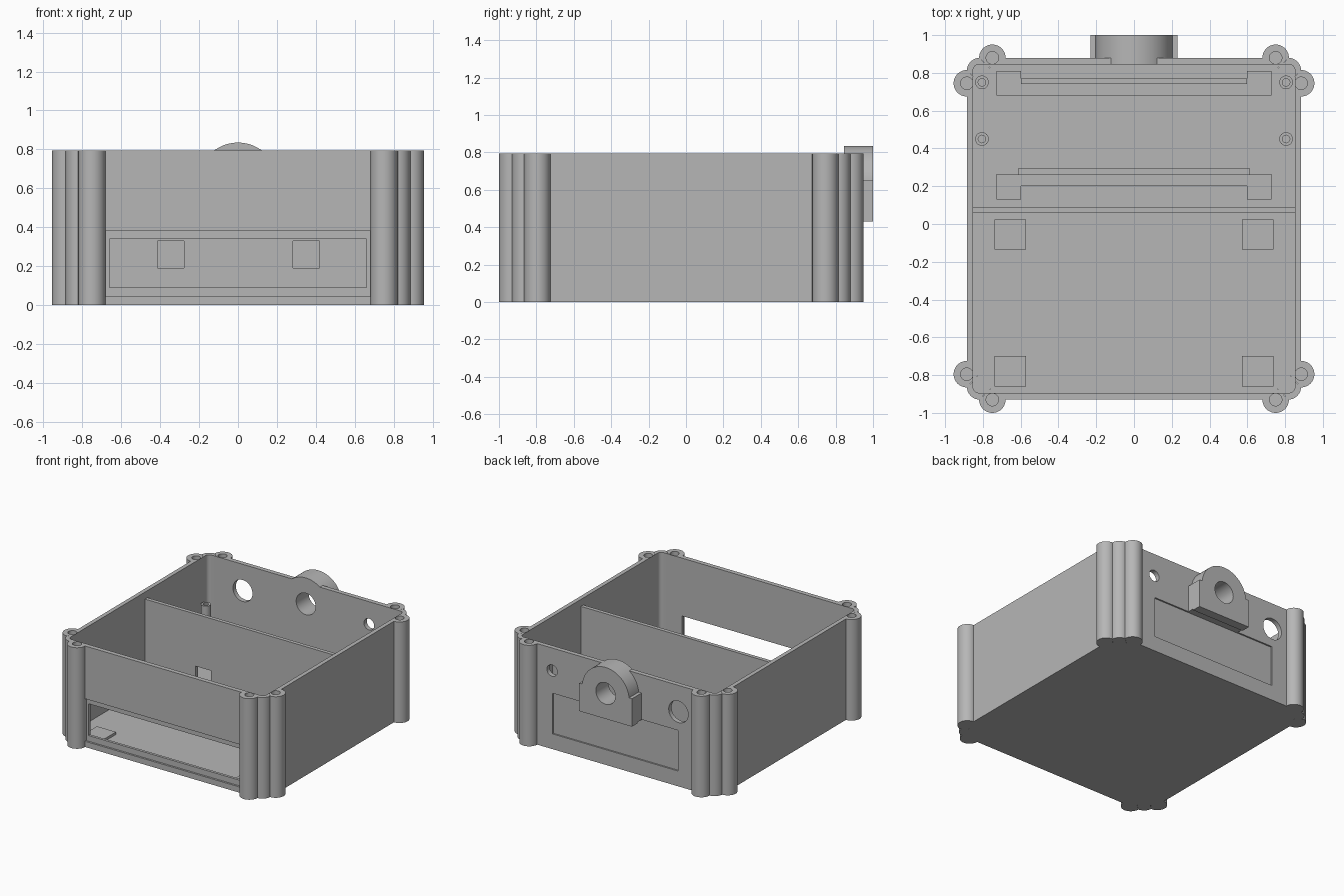
import bpy, bmesh, math

cube = bpy.data.objects.get("Cube")
if cube:
    bpy.data.objects.remove(cube, do_unlink=True)

grey = bpy.data.materials.new("plain grey")
grey.use_nodes = True
grey.diffuse_color = (0.47, 0.47, 0.47, 1)
grey.node_tree.nodes["Principled BSDF"].inputs["Base Color"].default_value = (0.47, 0.47, 0.47, 1)

CY = -0.025              # middle of the box in y
HX, HY = 0.885, 0.905    # half sizes of the box
TOP, FLOOR, WALL = 0.795, 0.04, 0.033
LOBE = 0.07


def prism(name, pts, lo, hi, axis="z"):
    """Extrude a closed outline along z (x, y points) or along y (x, z points)."""
    def place(p, t):
        return (p[0], p[1], t) if axis == "z" else (p[0], t, p[1])
    bm = bmesh.new()
    a = [bm.verts.new(place(p, lo)) for p in pts]
    b = [bm.verts.new(place(p, hi)) for p in pts]
    bm.faces.new(a)
    bm.faces.new(b)
    for i in range(len(pts)):
        j = (i + 1) % len(pts)
        bm.faces.new((a[i], a[j], b[j], b[i]))
    bmesh.ops.recalc_face_normals(bm, faces=bm.faces)
    me = bpy.data.meshes.new(name)
    bm.to_mesh(me)
    bm.free()
    me.materials.append(grey)
    ob = bpy.data.objects.new(name, me)
    bpy.context.collection.objects.link(ob)
    return ob


def rect(x0, x1, y0, y1):
    return [(x0, y0), (x1, y0), (x1, y1), (x0, y1)]


def arc(cx, cy, r, a0=0, a1=360, n=32):
    closed = a1 - a0 == 360
    steps = n if closed else n + 1
    angles = [math.radians(a0 + (a1 - a0) * i / n) for i in range(steps)]
    return [(cx + r * math.cos(t), cy + r * math.sin(t)) for t in angles]


def combine(target, tool, operation="DIFFERENCE"):
    """Apply a boolean and discard the tool."""
    bpy.ops.object.select_all(action="DESELECT")
    bpy.context.view_layer.objects.active = target
    target.select_set(True)
    mod = target.modifiers.new("boolean", "BOOLEAN")
    mod.operation, mod.solver, mod.object = operation, "EXACT", tool
    bpy.ops.object.modifier_apply(modifier=mod.name)
    bpy.data.objects.remove(tool, do_unlink=True)


def smooth(ob):
    bpy.ops.object.select_all(action="DESELECT")
    bpy.context.view_layer.objects.active = ob
    ob.select_set(True)
    bpy.ops.object.shade_smooth_by_angle(angle=math.radians(30))


# Outer outline: a rectangle with three round lobes at each corner
lobes = [(HX, HY - 0.135), (HX - LOBE, HY - LOBE), (HX - 0.135, HY)]
corner = []
for c in lobes:
    for p in arc(*c, LOBE, -90, 180, 108):
        outside = p[0] > HX - 1e-4 or p[1] > HY - 1e-4 or c == lobes[1]
        clear = all(math.dist(p, o) > LOBE - 1e-4 for o in lobes if o != c)
        if outside and clear:
            corner.append(p)
outline = list(corner)
outline += [(-x, y) for x, y in reversed(corner)]
outline += [(-x, -y) for x, y in corner]
outline += [(x, -y) for x, y in reversed(corner)]
body = prism("case_body", [(x, y + CY) for x, y in outline], 0, TOP)

# Round lug on the back wall
lug_z, lug_r = 0.63, 0.205
rise = math.degrees(math.asin(0.02 / lug_r))
lug = [(-0.23, 0.43), (0.23, 0.43), (0.23, 0.65)]
lug += arc(0, lug_z, lug_r, rise, 180 - rise, 40) + [(-0.23, 0.65)]
combine(body, prism("lug", lug, 0.82, 1.0, "y"), "UNION")

# Cavity with rounded corners
ix, iy, f = HX - WALL, HY - WALL - 0.003, 0.03
cavity = []
for k, (sx, sy) in enumerate([(1, 1), (-1, 1), (-1, -1), (1, -1)]):
    cavity += arc(sx * (ix - f), sy * (iy - f) + CY, f, 90 * k, 90 * k + 90, 6)
combine(body, prism("cavity", cavity, FLOOR, 1.2))

# Front recess and window, back panel recess
front, back = CY - HY, CY + HY
combine(body, prism("front_recess", rect(-0.68, 0.68, 0.045, 0.38), front - 0.1, front + 0.015, "y"))
combine(body, prism("front_window", rect(-0.66, 0.66, 0.09, 0.34), front - 0.1, front + 0.1, "y"))
combine(body, prism("back_recess", rect(-0.545, 0.545, 0.12, 0.44), back - 0.012, back + 0.05, "y"))

# Round holes through the back wall
for x, z, r in [(0, lug_z, 0.085), (-0.55, 0.587, 0.085), (0.55, 0.617, 0.045)]:
    combine(body, prism("back_hole", arc(x, z, r), 0.7, 1.2, "y"))

# Screw holes in the outer lobes
for x, y in (lobes[0], lobes[2]):
    for sx in (1, -1):
        for sy in (1, -1):
            combine(body, prism("screw_hole", arc(sx * x, sy * y + CY, 0.033, n=24), 0.4, 1.0))
smooth(body)

# Divider wall with two square openings
divider = prism("divider", rect(-ix - 0.01, ix + 0.01, 0.06, 0.09), FLOOR - 0.01, 0.74)
for x in (-0.345, 0.35):
    combine(divider, prism("opening", rect(x - 0.068, x + 0.068, 0.19, 0.33), 0, 0.2, "y"))

# Hollow standoffs behind the divider
for x in (-0.805, 0.805):
    for y in (0.45, 0.75):
        post = prism("standoff", arc(x, y, 0.036, n=24), FLOOR - 0.01, 0.45)
        combine(post, prism("bore", arc(x, y, 0.02, n=24), 0.25, 0.6))
        smooth(post)

# Floor pads in the front bay
for x in (-0.655, 0.655):
    for y in (-0.78, -0.055):
        prism("floor_pad", rect(x - 0.083, x + 0.083, y - 0.08, y + 0.08), FLOOR - 0.01, FLOOR + 0.02)

# Board cradles in the back bay: a bracket outline plus a thin ridge
def cradle(name, y_flat, y_mid, y_tip):
    pts = [(0.727, y_flat), (0.727, y_tip), (0.597, y_tip), (0.597, y_mid)]
    pts += [(-x, y) for x, y in reversed(pts)]
    prism(name, pts, FLOOR - 0.01, FLOOR + 0.04)

cradle("rear_cradle", 0.68, 0.745, 0.81)
cradle("front_cradle", 0.265, 0.2, 0.13)
prism("rear_ridge", rect(-0.597, 0.597, 0.74, 0.77), FLOOR - 0.01, FLOOR + 0.07)
prism("front_ridge", rect(-0.615, 0.615, 0.26, 0.295), FLOOR - 0.01, FLOOR + 0.07)
